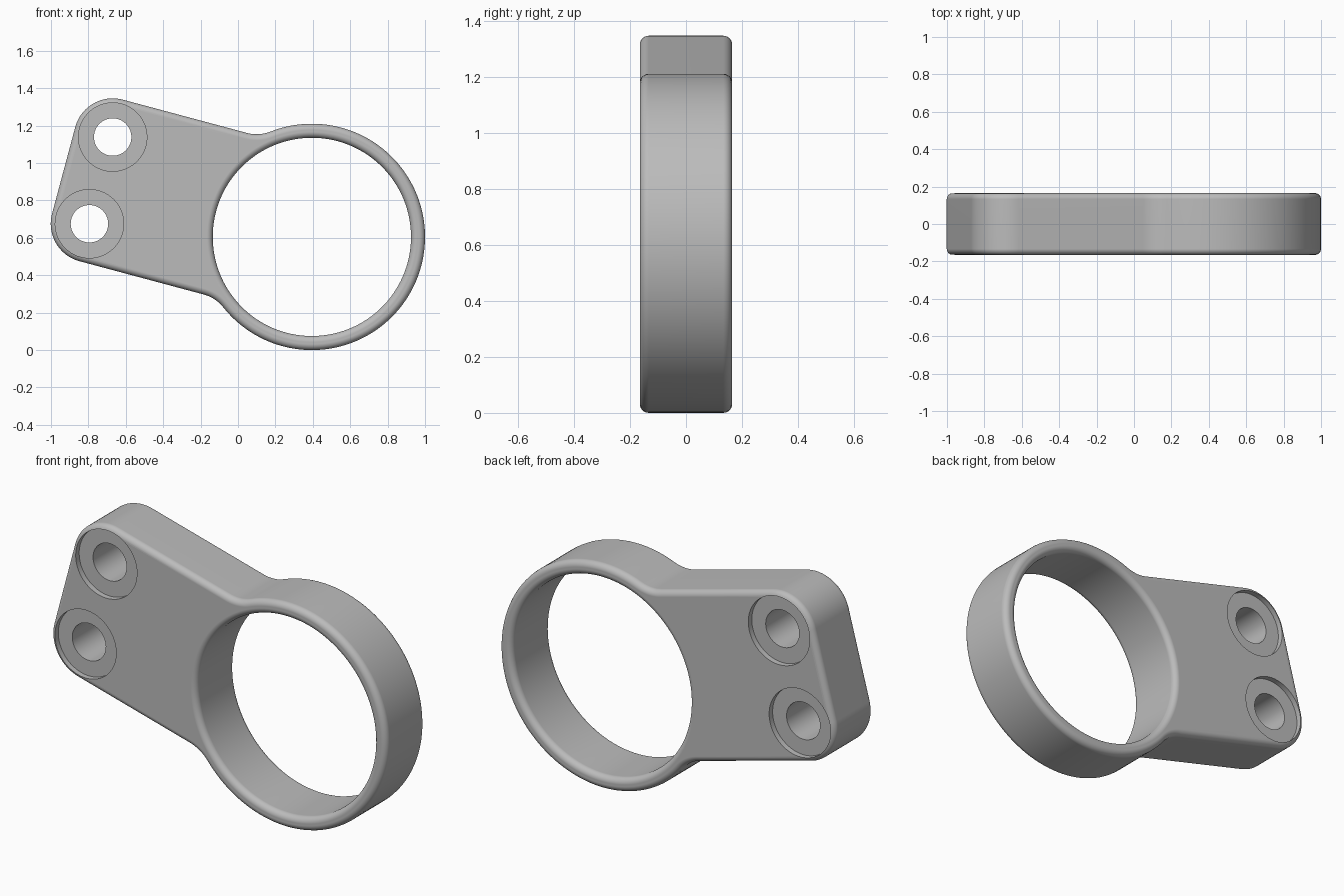
import bpy, bmesh
from math import sin, cos, pi, atan2, sqrt, radians

if "Cube" in bpy.data.objects:
    bpy.data.objects.remove(bpy.data.objects["Cube"])

HALF = 0.165                    # half thickness
EDGE = 0.032                    # edge rounding
RING_X, RING_Z = 0.395, 0.605   # ring centre
RING_R, BORE_R = 0.605, 0.53
TILT = radians(15)
ARM, HOLE_V, CORNER_R = 1.167, 0.24, 0.207
BLEND = 0.2                     # fillet between arm and ring
STEPS = 6


def place(u, v):
    """Arm-aligned coordinates to x, z."""
    return (RING_X + u * cos(TILT) + v * sin(TILT),
            RING_Z - u * sin(TILT) + v * cos(TILT))


def arc(cu, cv, r, a0, a1, n):
    return [(cu + r * cos(a0 + (a1 - a0) * i / n),
             cv + r * sin(a0 + (a1 - a0) * i / n)) for i in range(n + 1)]


def outline(d):
    """Bracket silhouette, inset by d."""
    half_w = HOLE_V + CORNER_R
    cv = half_w + BLEND
    s = sqrt((RING_R + BLEND) ** 2 - cv ** 2)
    a = atan2(cv, -s)
    pts = arc(0, 0, RING_R - d, -a, a, 96)[1:-1]
    pts += arc(-s, cv, BLEND + d, a + pi, 1.5 * pi, 12)
    pts += arc(-ARM, HOLE_V, CORNER_R - d, pi / 2, pi, 20)
    pts += arc(-ARM, -HOLE_V, CORNER_R - d, pi, 1.5 * pi, 20)
    pts += arc(-s, -cv, BLEND + d, pi / 2, pi - a, 12)
    return pts


def loft(name, layers):
    """Skin a stack of (y, points) layers and cap both ends."""
    bm = bmesh.new()
    rings = []
    for y, pts in layers:
        world = [place(u, v) for u, v in pts]
        rings.append([bm.verts.new((x, y, z)) for x, z in world])
    n = len(rings[0])
    for lo, hi in zip(rings, rings[1:]):
        for i in range(n):
            j = (i + 1) % n
            bm.faces.new((lo[i], lo[j], hi[j], hi[i]))
    bm.faces.new(rings[0])
    bm.faces.new(rings[-1])
    bmesh.ops.recalc_face_normals(bm, faces=bm.faces)
    mesh = bpy.data.meshes.new(name)
    bm.to_mesh(mesh)
    bm.free()
    obj = bpy.data.objects.new(name, mesh)
    bpy.context.collection.objects.link(obj)
    return obj


def lathe(name, u, v, profile, n):
    """Round cutter along y from (y, radius) pairs."""
    return loft(name, [(y, arc(u, v, r, 0, 2 * pi, n)[:-1]) for y, r in profile])


def mirrored(half):
    """Complete a front half of (y, value) pairs towards the back."""
    return half + [(-y, value) for y, value in reversed(half)]


# Quarter-round edge as (y, inset) pairs, from the front face inwards
quarter = [(-HALF + EDGE * (1 - cos(t)), EDGE * (1 - sin(t)))
           for t in (pi / 2 * i / STEPS for i in range(STEPS + 1))]

# Solid body with rounded outer edges
body = loft("clamp_bracket", [(y, outline(d)) for y, d in mirrored(quarter)])

# Main bore with rounded rims
bore_half = [(-HALF - EDGE, BORE_R + EDGE)]
bore_half += [(-HALF + EDGE * (1 - sin(t)), BORE_R + EDGE * (1 - cos(t)))
              for t in (pi / 2 * (1 - i / STEPS) for i in range(STEPS + 1))]
# The bore narrows from the face to the straight wall
bore_half = [bore_half[0]] + [(y, BORE_R + d) for y, d in quarter]
cutters = [lathe("bore_cutter", 0, 0, mirrored(bore_half), 128)]

# Screw holes with shallow round recesses on both faces
floor = HALF - 0.03
screw_half = [(-HALF - EDGE, 0.183), (-floor, 0.183), (-floor, 0.1)]
for side in (-1, 1):
    cutters.append(lathe("screw_cutter", -ARM, side * HOLE_V,
                         mirrored(screw_half), 64))

bpy.ops.object.select_all(action='DESELECT')
bpy.context.view_layer.objects.active = body
body.select_set(True)
for cutter in cutters:
    cutter.hide_render = True
    cut = body.modifiers.new("cut", 'BOOLEAN')
    cut.operation = 'DIFFERENCE'
    cut.solver = 'EXACT'
    cut.object = cutter
    bpy.ops.object.modifier_apply(modifier=cut.name)
    bpy.data.objects.remove(cutter)

# Plain grey finish
grey = bpy.data.materials.new("plain_grey")
grey.use_nodes = True
colour = (0.5, 0.5, 0.5, 1)
grey.diffuse_color = colour
grey.node_tree.nodes["Principled BSDF"].inputs["Base Color"].default_value = colour
body.data.materials.clear()
body.data.materials.append(grey)
for poly in body.data.polygons:
    poly.material_index = 0

# Smooth curves, flat faces
bpy.ops.object.shade_smooth_by_angle(angle=radians(35))
weighted = body.modifiers.new("flat_faces", 'WEIGHTED_NORMAL')
weighted.keep_sharp = True
